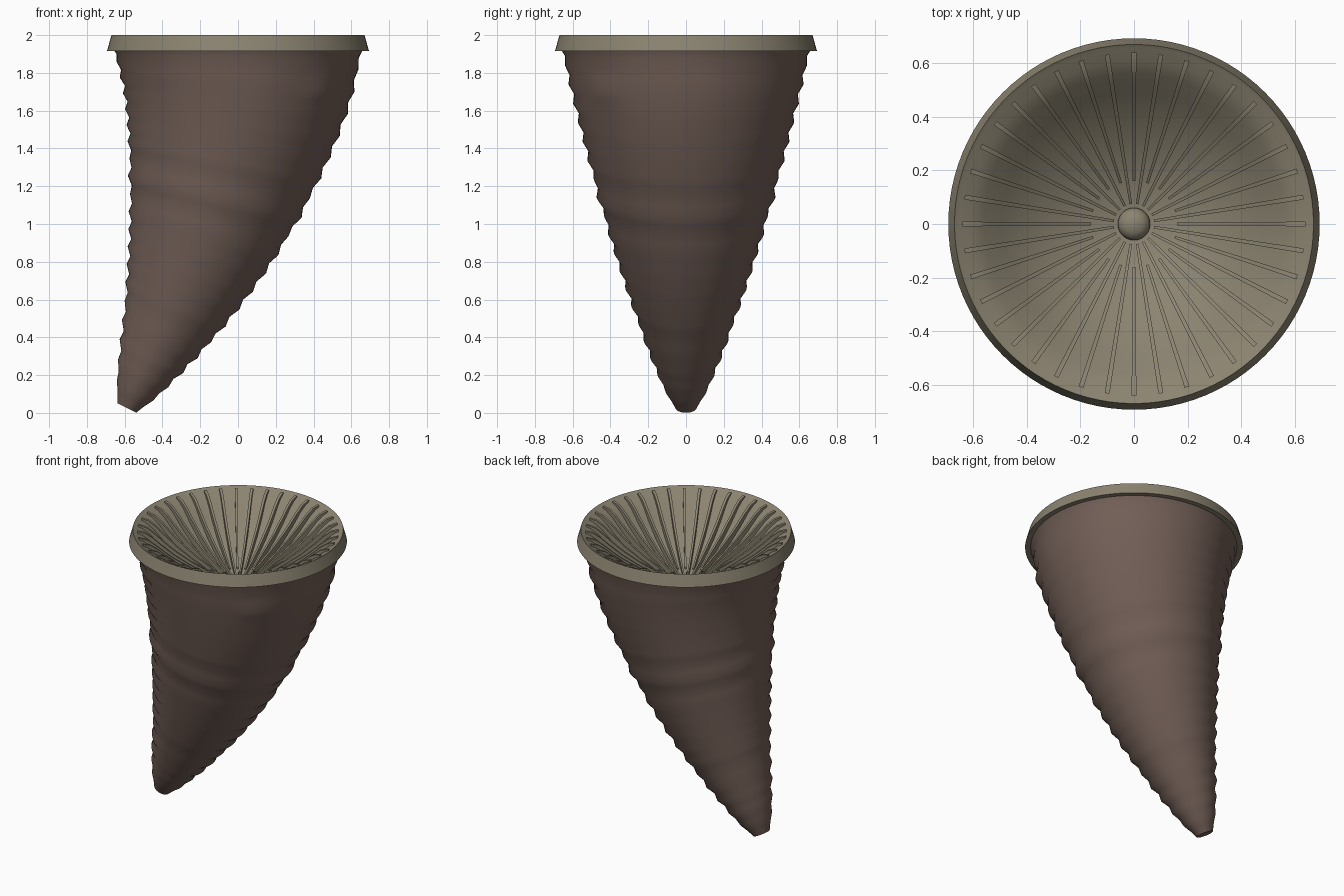
import bpy, bmesh, math
from math import sin, cos, pi, radians, exp

if "Cube" in bpy.data.objects:
    bpy.data.objects.remove(bpy.data.objects["Cube"])


def material(name, rgb):
    m = bpy.data.materials.new(name)
    m.diffuse_color = (*rgb, 1)
    m.use_nodes = True
    m.node_tree.nodes["Principled BSDF"].inputs["Base Color"].default_value = m.diffuse_color
    return m


def finish(name, bm, mat, angle=40):
    bmesh.ops.recalc_face_normals(bm, faces=bm.faces)
    me = bpy.data.meshes.new(name)
    bm.to_mesh(me)
    bm.free()
    me.materials.append(mat)
    ob = bpy.data.objects.new(name, me)
    bpy.context.collection.objects.link(ob)
    bpy.ops.object.select_all(action='DESELECT')
    ob.select_set(True)
    bpy.context.view_layer.objects.active = ob
    bpy.ops.object.shade_smooth_by_angle(angle=radians(angle))
    return ob


def bridge(bm, a, b):
    n = len(a)
    for i in range(n):
        bm.faces.new((a[i], a[(i + 1) % n], b[(i + 1) % n], b[i]))


def lathe(bm, profile, n):
    rings = [[bm.verts.new((r * cos(2 * pi * i / n), r * sin(2 * pi * i / n), z))
              for i in range(n)] for r, z in profile]
    for a, b in zip(rings, rings[1:]):
        bridge(bm, a, b)
    return rings


brown = material("brown_wall", (0.17, 0.115, 0.095))
olive = material("olive_cup", (0.26, 0.23, 0.165))

# Horn sections: centre x, centre z, radius, tilt in degrees
KEYS = [(-0.588, 0.026, 0.055, 27), (-0.53, 0.15, 0.122, 29), (-0.355, 0.52, 0.262, 25),
        (-0.2, 0.9, 0.388, 17), (-0.082, 1.3, 0.502, 11.5), (-0.012, 1.65, 0.592, 5),
        (0, 1.94, 0.662, 0)]
DIST = [0]
for p, q in zip(KEYS, KEYS[1:]):
    DIST.append(DIST[-1] + math.hypot(q[0] - p[0], q[1] - p[1]))


def slope(i, k):
    a, b = max(i - 1, 0), min(i + 1, len(KEYS) - 1)
    return (KEYS[b][k] - KEYS[a][k]) / (DIST[b] - DIST[a])


def section(s):
    i = max(j for j in range(len(KEYS) - 1) if DIST[j] <= s)
    h = DIST[i + 1] - DIST[i]
    t = (s - DIST[i]) / h
    return [(2*t**3 - 3*t*t + 1) * KEYS[i][k] + (t**3 - 2*t*t + t) * h * slope(i, k)
            + (3*t*t - 2*t**3) * KEYS[i + 1][k] + (t**3 - t*t) * h * slope(i + 1, k)
            for k in range(4)]


# Horn body: alternate rings step in and out as growth lines, with wider folds mid-height
bm = bmesh.new()
SEG, ROWS = 72, 40
rings = []
for j in range(ROWS + 1):
    s = DIST[-1] * j / ROWS
    cx, cz, r, tilt = section(s)
    tilt = radians(tilt)
    fade = min(1, s / 0.3)
    fold = exp(-((cz - 1.14) / 0.13) ** 2) + 0.4 * exp(-((cz - 0.48) / 0.06) ** 2)
    d = 0.009 * fade * (-1) ** j * (1 - 0.3 * fold) + 0.008 * fold * cos(pi / 2 * j)
    if j == ROWS - 2:
        d -= 0.006
    ring = []
    for i in range(SEG):
        a = 2 * pi * i / SEG
        x, y = (r + d) * cos(a), (r + d) * sin(a)
        px, pz = cx + x * cos(tilt), cz - x * sin(tilt)
        # small scar near the front right of the rim
        g = 0.02 * exp(-((px - 0.42) / 0.06) ** 2 - ((pz - 1.69) / 0.03) ** 2) if y < 0 else 0
        ring.append(bm.verts.new((px + g * cos(a), y + g * sin(a), pz)))
    rings.append(ring)
for a, b in zip(rings, rings[1:]):
    bridge(bm, a, b)
bm.faces.new(rings[0])
finish("horn_body", bm, brown, 60)

# Cup: flared rim and inner bowl
BOWL = [(0.655, 1.99), (0.61, 1.97), (0.56, 1.93), (0.49, 1.855), (0.4, 1.775),
        (0.3, 1.71), (0.2, 1.66), (0.1, 1.63), (0.02, 1.62)]
bm = bmesh.new()
rings = lathe(bm, [(0.62, 1.917), (0.693, 1.917), (0.67, 2.0)] + BOWL, 96)
bm.faces.new(rings[-1])
finish("cup", bm, olive, 35)


def bowl_z(r):
    for (r1, z1), (r0, z0) in zip(BOWL, BOWL[1:]):
        if r >= r0:
            return z0 + (z1 - z0) * (r - r0) / (r1 - r0)
    return BOWL[-1][1]


# Radial septa: thin plates following the bowl, long and short alternating
bm = bmesh.new()
COUNT = 40
for i in range(COUNT):
    a = 2 * pi * i / COUNT
    inner = 0.075 if i % 2 else 0.16
    prev = None
    for k in range(11):
        t = k / 10
        r = inner + (0.64 - inner) * t
        w = 0.005 + 0.004 * t
        z = bowl_z(r)
        top = min(z + 0.012 + 0.035 * sin(pi * t) ** 0.7, 1.995)
        quad = [bm.verts.new((r * cos(a) - o * sin(a), r * sin(a) + o * cos(a), h))
                for o, h in ((-w, z - 0.02), (w, z - 0.02), (w, top), (-w, top))]
        if prev:
            bridge(bm, prev, quad)
        else:
            bm.faces.new(quad)
        prev = quad
    bm.faces.new(prev)
finish("septa", bm, olive, 30)

# Central column with domed top
bm = bmesh.new()
rings = lathe(bm, [(0.062, 1.6), (0.06, 1.64), (0.052, 1.657), (0.035, 1.67), (0.01, 1.676)], 24)
bm.faces.new(rings[-1])
finish("central_column", bm, olive, 50)
